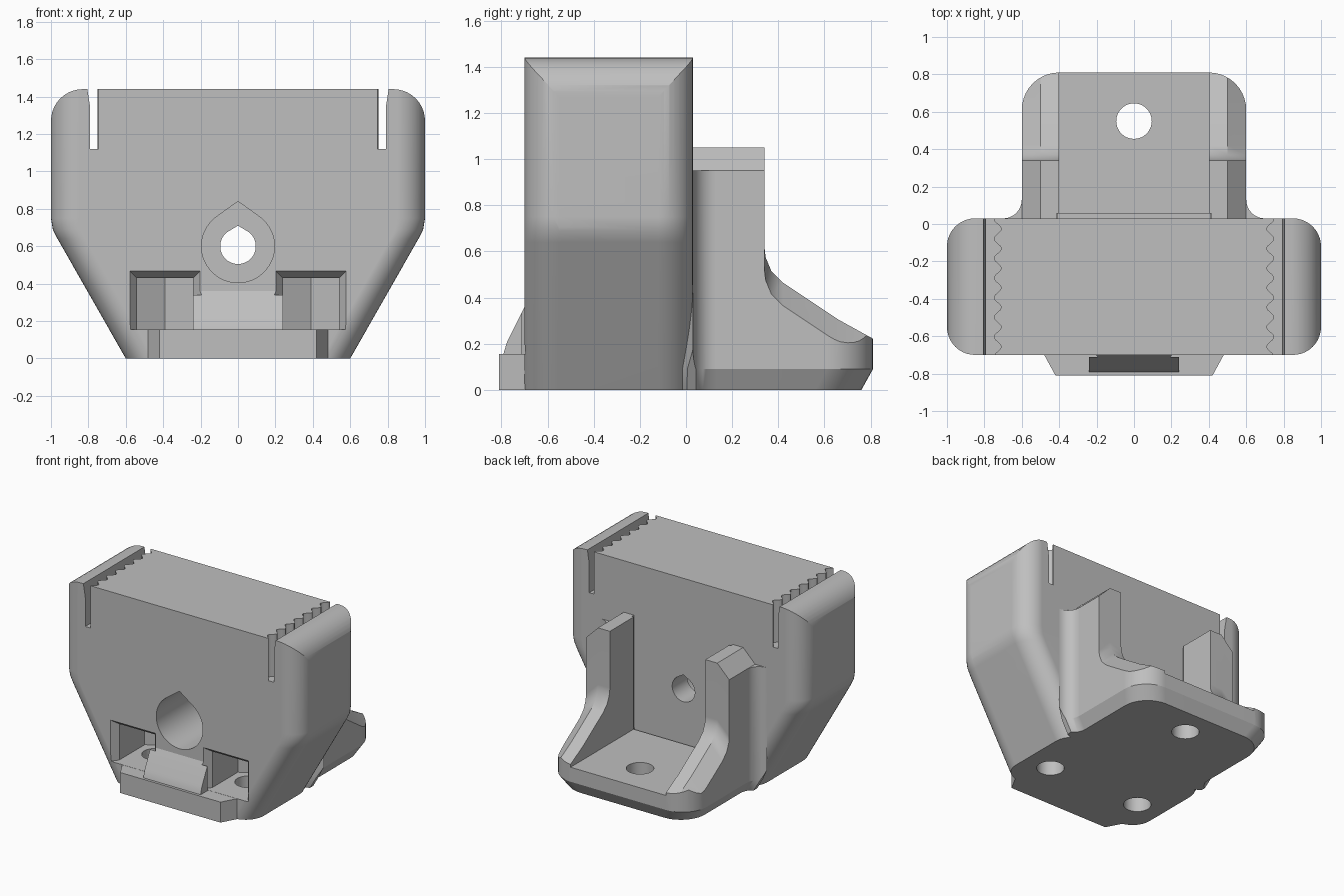
import bpy, bmesh
from math import sin, cos, pi, radians

if "Cube" in bpy.data.objects:
    bpy.data.objects.remove(bpy.data.objects["Cube"])

grey = bpy.data.materials.new("matte grey")
grey.use_nodes = True
grey.diffuse_color = (0.52, 0.52, 0.52, 1)
grey.node_tree.nodes["Principled BSDF"].inputs["Base Color"].default_value = (0.52, 0.52, 0.52, 1)


def loft(name, rings):
    """Closed solid through rings of equal point count."""
    bm = bmesh.new()
    vs = [[bm.verts.new(p) for p in r] for r in rings]
    n = len(vs[0])
    for a, b in zip(vs, vs[1:]):
        for i in range(n):
            j = (i + 1) % n
            bm.faces.new((a[i], a[j], b[j], b[i]))
    bm.faces.new(vs[0])
    bm.faces.new(vs[-1])
    bmesh.ops.recalc_face_normals(bm, faces=bm.faces)
    me = bpy.data.meshes.new(name)
    bm.to_mesh(me)
    bm.free()
    me.materials.append(grey)
    ob = bpy.data.objects.new(name, me)
    bpy.context.collection.objects.link(ob)
    return ob


def place(pts, axis, d):
    if axis == "x":
        return [(d, u, v) for u, v in pts]
    if axis == "y":
        return [(u, d, v) for u, v in pts]
    return [(u, v, d) for u, v in pts]


def prism(name, pts, axis, a, b):
    return loft(name, [place(pts, axis, a), place(pts, axis, b)])


def box(name, x0, x1, y0, y1, z0, z1):
    return prism(name, [(x0, y0), (x1, y0), (x1, y1), (x0, y1)], "z", z0, z1)


def arc(cx, cy, r, a0, a1, n=10):
    steps = [radians(a0 + (a1 - a0) * i / n) for i in range(n + 1)]
    return [(cx + r * cos(t), cy + r * sin(t)) for t in steps]


def mirrored(half):
    return half + [(-u, v) for u, v in reversed(half)]


def combine(a, b, op):
    mod = a.modifiers.new("combine", "BOOLEAN")
    mod.operation, mod.object, mod.solver = op, b, "EXACT"
    bpy.context.view_layer.objects.active = a
    bpy.ops.object.modifier_apply(modifier=mod.name)
    bpy.data.objects.remove(b)


def teardrop(cz, r, peak):
    return arc(0, cz, r, 126, 414, 40) + [(0, peak)]


def circle(cx, cy, r):
    return arc(cx, cy, r, 0, 350, 35)


FRONT, BACK, TOP = -0.7, 0.03, 1.44


# Outline of the main block seen from the front
def block_outline(name):
    half = [(0.6, 0), (0.965, 0.64), (0.99, 0.69), (1, 0.75)]
    return prism(name, mirrored(half + arc(0.83, 1.27, 0.17, 0, 90)), "y", -1, 1)


# Main block: rounded plan following the tapering sides
def plan(hw, r=0.15):
    return mirrored(arc(hw - r, FRONT + r, r, -90, 0) + arc(hw - r, BACK - r, r, 0, 90))


levels = [(0, 0.6), (0.64, 0.965), (0.69, 0.99), (0.75, 1), (TOP, 1)]
block = loft("mount_body", [place(plan(w), "z", z) for z, w in levels])
combine(block, block_outline("block_trim"), "INTERSECT")


# Rear bracket: base and two side fins
def bracket_plan(i):
    half = [(0.5 - i, -0.1), (0.58 - i, -0.03), (0.7 - i, BACK)]
    half += arc(0.7 - i, 0.13, 0.1, 265, 180) + arc(0.4 - i, 0.61 - i, 0.2, 0, 90)
    return mirrored(half)


def fin_side(drop):
    low = [(-0.2, -0.1), (0.85, -0.1), (0.85, 0.2)]
    high = [(0.66, 0.305), (0.42, 0.465), (0.37, 0.515), (0.345, 0.575),
            (0.34, 0.62), (0.34, 1.05), (-0.2, 1.05)]
    return low + [(y, max(z - drop, 0.2)) for y, z in high]


bracket = loft("bracket", [place(bracket_plan(i), "z", z)
                           for z, i in ((0, 0.05), (0.09, 0), (1.2, 0))])
sections = [(-0.8, 0.1), (-0.6, 0.1), (-0.5, 0), (0.5, 0), (0.6, 0.1), (0.8, 0.1)]
combine(bracket, loft("fin_trim", [place(fin_side(d), "x", x) for x, d in sections]), "INTERSECT")
combine(bracket, block_outline("bracket_trim"), "INTERSECT")
combine(bracket, box("channel", -0.4, 0.4, -0.3, 1, 0.2, 1.3), "DIFFERENCE")
combine(block, bracket, "UNION")

# Front foot and the sloped rib above it
foot = prism("foot", mirrored([(0.42, -0.81), (0.6, -0.48), (0.5, -0.3)]), "z", 0, 0.155)
combine(block, foot, "UNION")
rib = [(-0.79, 0.1), (-0.79, 0.16), (-0.775, 0.21), (-0.7, 0.36), (-0.5, 0.36), (-0.5, 0.1)]
combine(block, prism("rib", rib, "x", -0.24, 0.24), "UNION")

# Central stepped bolt hole
combine(block, prism("head_bore", teardrop(0.6, 0.195, 0.84), "y", -1, -0.15), "DIFFERENCE")
combine(block, prism("bolt_bore", teardrop(0.6, 0.095, 0.71), "y", -1, 0.2), "DIFFERENCE")

# Rear screw hole and the relief groove along the floor
combine(block, prism("rear_hole", circle(0, 0.55, 0.095), "z", -0.1, 0.4), "DIFFERENCE")
combine(block, box("floor_groove", -0.41, 0.41, BACK, 0.055, 0.17, 0.25), "DIFFERENCE")

for s in (-1, 1):
    # Nut pocket with pointed back, flared mouth and screw hole
    nut = [(0.24, -0.9), (0.54, -0.9), (0.54, -0.345), (0.39, -0.26), (0.24, -0.345)]
    pocket = prism("pocket", [(s * x, y) for x, y in nut], "z", 0.156, 0.43)
    combine(block, pocket, "DIFFERENCE")
    mouth = []
    for y, g in ((-0.65, 0), (-0.71, 0.045)):
        x0, x1, top = s * (0.24 - g), s * (0.54 + g), 0.43 + g
        mouth.append(place([(x0, 0.156), (x1, 0.156), (x1, top), (x0, top)], "y", y))
    combine(block, loft("mouth", mouth), "DIFFERENCE")
    hole = prism("front_hole", circle(s * 0.39, -0.43, 0.095), "z", -0.1, 0.2)
    combine(block, hole, "DIFFERENCE")

    # Top slot with a rippled inner wall
    ys = [-0.75 + 0.83 * i / 80 for i in range(81)]
    ripple = [(s * (0.73 + 0.02 * sin(2 * pi * y / 0.105)), y) for y in ys]
    rings = []
    for z, x in ((1.12, 0.79), (1.34, 0.79), (1.5, 0.815)):
        rings.append(place(ripple + [(s * x, 0.08), (s * x, -0.75)], "z", z))
    combine(block, loft("slot", rings), "DIFFERENCE")

    # Relief groove in the inner corner of the fin
    x0, x1 = sorted((s * 0.395, s * 0.415))
    combine(block, box("corner_groove", x0, x1, BACK, 0.055, 0.2, 1.1), "DIFFERENCE")

# Smooth the rounded corners, keep flats flat
bpy.ops.object.select_all(action="DESELECT")
block.select_set(True)
bpy.context.view_layer.objects.active = block
bpy.ops.object.shade_smooth_by_angle(angle=radians(25))
weighted = block.modifiers.new("flat_normals", "WEIGHTED_NORMAL")
weighted.keep_sharp = True
